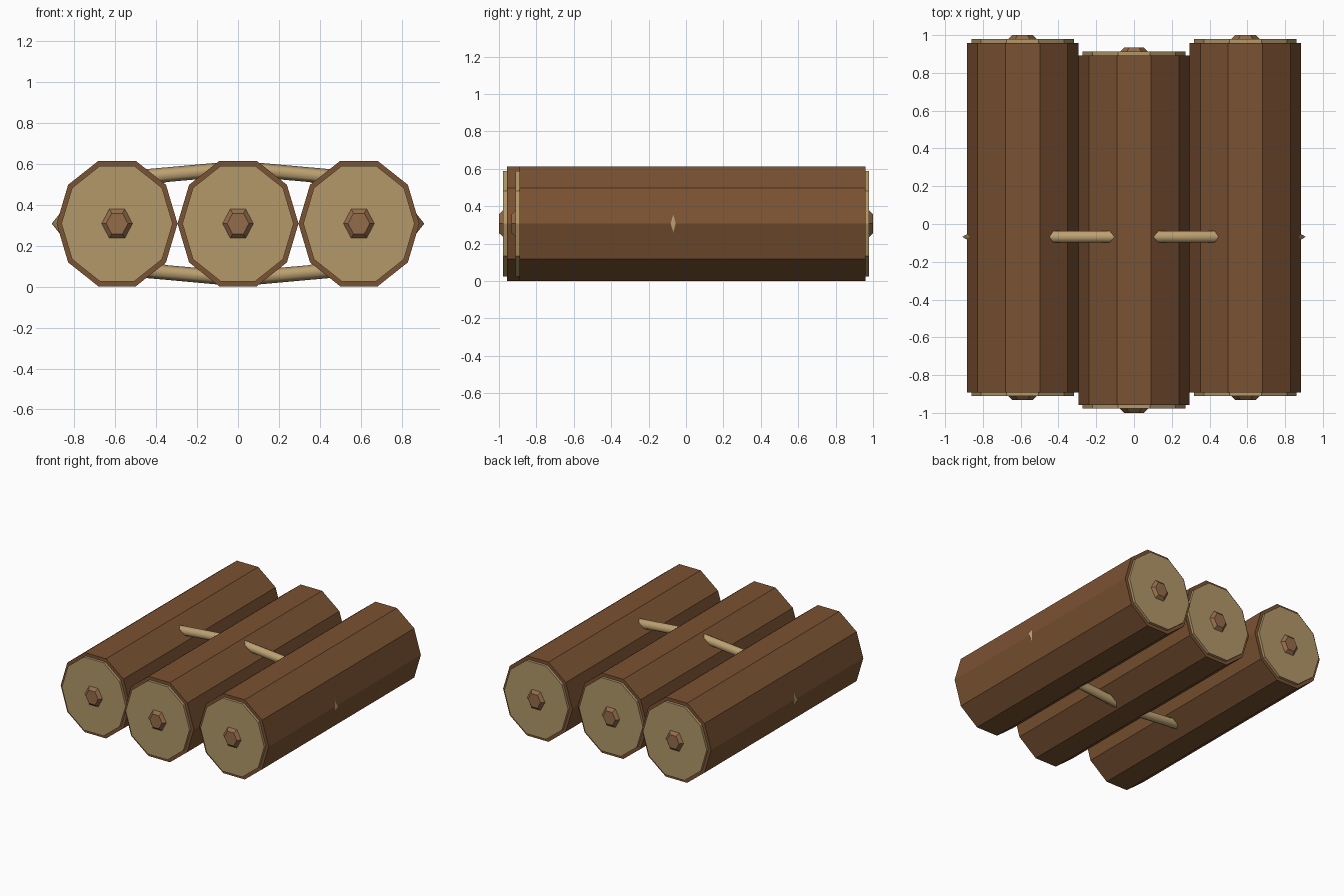
import bpy, math
from mathutils import Matrix

if "Cube" in bpy.data.objects:
    bpy.data.objects.remove(bpy.data.objects["Cube"])

def material(name, rgb):
    m = bpy.data.materials.new(name)
    m.diffuse_color = (*rgb, 1)
    m.use_nodes = True
    m.node_tree.nodes["Principled BSDF"].inputs["Base Color"].default_value = m.diffuse_color
    return m

bark = material("bark brown", (0.195, 0.084, 0.032))
cut_wood = material("pale cut wood", (0.445, 0.314, 0.144))
heart = material("heartwood brown", (0.296, 0.150, 0.070))
rope = material("rope tan", (0.50, 0.352, 0.165))

RX, RZ, ZC = 0.295, 0.322, 0.307   # log half width, corner radius in z, axis height

def prism(name, sides, r1, r2, x, y0, y1, mat):
    """Prism or frustum along y; r1 is the radius at y0, r2 at y1 (in log radii)."""
    bpy.ops.mesh.primitive_cone_add(vertices=sides, radius1=r1, radius2=r2, depth=abs(y1 - y0))
    ob = bpy.context.object
    ob.name = name
    ob.data.materials.append(mat)
    # corner on the x axis, cone axis turned to y, squashed to the log section
    turn = math.radians(90) if y1 < y0 else math.radians(-90)
    ob.data.transform(Matrix.Translation((x, (y0 + y1) / 2, ZC))
                      @ Matrix.Diagonal((RX, 1, RZ, 1))
                      @ Matrix.Rotation(turn, 4, 'X')
                      @ Matrix.Rotation(math.radians(90), 4, 'Z'))
    return ob

# three staggered logs with cut ends and a heartwood knob on each end
for side, x, yc in (("left", -0.59, 0.034), ("middle", 0, -0.033), ("right", 0.59, 0.034)):
    prism(side + "_log", 10, 1, 1, x, yc - 0.925, yc + 0.925, bark)
    for end, s in (("front", -1), ("back", 1)):
        prism(f"{side}_{end}_cut_end", 10, 0.92, 0.92, x, yc + s * 0.92, yc + s * 0.945, cut_wood)
        prism(f"{side}_{end}_heart", 6, 0.255, 0.18, x, yc + s * 0.945, yc + s * 0.967, heart)

# rope loop threaded around the logs
bpy.ops.mesh.primitive_torus_add(major_segments=12, minor_segments=6,
                                 major_radius=0.27, minor_radius=0.036)
loop = bpy.context.object
loop.name = "rope_loop"
loop.data.materials.append(rope)
loop.data.transform(Matrix.Translation((0, -0.068, ZC)) @ Matrix.Diagonal((2.97, 1, 1, 1))
                    @ Matrix.Rotation(math.radians(90), 4, 'X'))
loop.data.shade_smooth()

# cone corners: rotate so a corner, not a flat, lies on the x axis for every prism
for ob in bpy.data.objects:
    ob.data.update()
